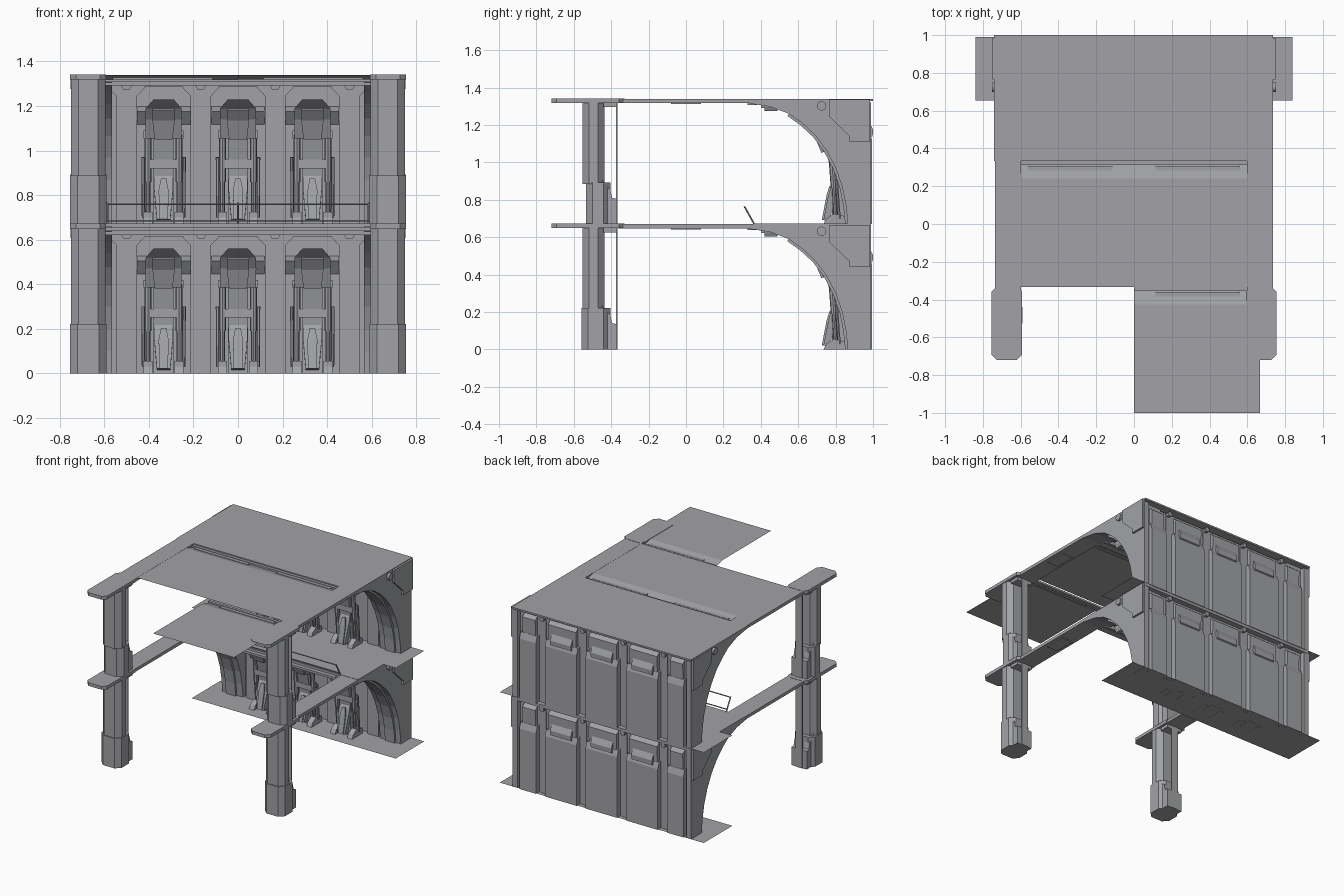
import bpy, bmesh, math
from mathutils import Vector

if "Cube" in bpy.data.objects:
    bpy.data.objects.remove(bpy.data.objects["Cube"])

H = 0.67                        # storey height
BAYS = (-0.334, 0, 0.334)
# curve of the end arches in (y, z), from ceiling edge to floor
ARCH = [(0.34, 0.645), (0.45, 0.628), (0.55, 0.59), (0.62, 0.54), (0.69, 0.475),
        (0.75, 0.395), (0.80, 0.30), (0.835, 0.20), (0.855, 0.10), (0.865, 0)]

metal = bpy.data.materials.new("dark_grey")
metal.diffuse_color = (0.36, 0.365, 0.385, 1)
metal.use_nodes = True
metal.node_tree.nodes["Principled BSDF"].inputs["Base Color"].default_value = metal.diffuse_color


def make(name, verts, faces):
    me = bpy.data.meshes.new(name)
    me.from_pydata(verts, [], faces)
    bm = bmesh.new()
    bm.from_mesh(me)
    bmesh.ops.recalc_face_normals(bm, faces=bm.faces)
    bm.to_mesh(me)
    bm.free()
    me.materials.append(metal)
    ob = bpy.data.objects.new(name, me)
    bpy.context.collection.objects.link(ob)
    return ob


def loft(name, rings):
    """Closed skin through rings with equal point counts."""
    n, m = len(rings[0]), len(rings)
    faces = [[k * n + i, k * n + (i + 1) % n, (k + 1) * n + (i + 1) % n, (k + 1) * n + i]
             for k in range(m - 1) for i in range(n)]
    faces += [list(range(n)), list(range((m - 1) * n, m * n))]
    return make(name, [v for r in rings for v in r], faces)


def prism_x(name, pts, x0, x1, z=0):
    return loft(name, [[(x, p[0], p[1] + z) for p in pts] for x in (x0, x1)])


def prism_y(name, pts, y0, y1, z=0):
    return loft(name, [[(p[0], y, p[1] + z) for p in pts] for y in (y0, y1)])


def box(name, x0, x1, y0, y1, z0, z1):
    return prism_x(name, [(y0, z0), (y1, z0), (y1, z1), (y0, z1)], x0, x1)


def plate(name, x0, x1, y0, y1, z, z2=None):
    z2 = z if z2 is None else z2
    return make(name, [(x0, y0, z), (x1, y0, z), (x1, y1, z2), (x0, y1, z2)], [[0, 1, 2, 3]])


def block(name, x0, x1, y0, y1, z0, z1, c):
    """Upright block with chamfered vertical corners."""
    pts = [(x0 + c, y0), (x1 - c, y0), (x1, y0 + c), (x1, y1 - c),
           (x1 - c, y1), (x0 + c, y1), (x0, y1 - c), (x0, y0 + c)]
    return loft(name, [[(x, y, z) for x, y in pts] for z in (z0, z1)])


def rod(name, a, b, r, n=8):
    a, b = Vector(a), Vector(b)
    q = (b - a).to_track_quat('Z', 'Y')
    ring = [q @ Vector((r * math.cos(2 * math.pi * i / n), r * math.sin(2 * math.pi * i / n), 0))
            for i in range(n)]
    return loft(name, [[tuple(e + v) for v in ring] for e in (a, b)])


def offset(pts, d):
    """Shift a (y, z) curve towards the room by d."""
    out = []
    for i, p in enumerate(pts):
        a, b = Vector(pts[max(i - 1, 0)]), Vector(pts[min(i + 1, len(pts) - 1)])
        t = (b - a).normalized()
        out.append((p[0] + t.y * d, max(0, p[1] - t.x * d)))
    return out


def strip(name, pts, widths, xc, d0, d1, z):
    """Band following a curve, with a half width at each point."""
    rings = []
    for a, b, w in zip(offset(pts, d0), offset(pts, d1), widths):
        rings.append([(xc - w, a[0], a[1] + z), (xc + w, a[0], a[1] + z),
                      (xc + w, b[0], b[1] + z), (xc - w, b[0], b[1] + z)])
    return loft(name, rings)


def both(s, a, b):
    return sorted((s * a, s * b))


def machine(x, z):
    # hood reaching out from the wall
    hood = [(0.605, 0.56), (0.66, 0.52), (0.70, 0.47), (0.735, 0.385)]
    loft("machine_hood", [[(x - w, y, z + h), (x + w, y, z + h), (x + w, 0.895, z + h - d), (x - w, 0.895, z + h - d)]
                          for (y, h), w, d in zip(hood, (0.045, 0.08, 0.082, 0.08), (0, 0, 0, -0.04))])
    strip("machine_hood_tip", hood[1:], (0.05, 0.05, 0.04), x, 0, 0.012, z)
    prism_x("bay_band", [(0.90, 0.44), (0.85, 0.505), (0.90, 0.53)], x - 0.12, x + 0.12, z)
    # leaning centre column and its lower cover
    prism_x("machine_column", [(0.74, 0.43), (0.80, 0.43), (0.885, 0), (0.78, 0), (0.785, 0.2),
                               (0.775, 0.28)], x - 0.045, x + 0.045, z)
    cover = [(0.80, 0.24), (0.78, 0.20), (0.765, 0.15), (0.74, 0.02)]
    strip("machine_cover", cover, (0.025, 0.042, 0.042, 0.03), x, -0.03, 0.005, z)
    strip("machine_cover_ridge", cover[1:], (0.012, 0.022, 0.02), x, 0, 0.014, z)
    box("machine_collar", x - 0.06, x + 0.06, 0.77, 0.84, z + 0.25, z + 0.29)
    for s in (-1, 1):
        # side pistons with feet
        px = x + s * 0.07
        rod("piston_sleeve", (px, 0.775, z + 0.40), (px, 0.79, z + 0.19), 0.016)
        rod("piston_rod", (px, 0.79, z + 0.20), (px, 0.80, z + 0.03), 0.011)
        rod("thin_piston", (x + s * 0.092, 0.80, z + 0.30), (x + s * 0.09, 0.82, z + 0.03), 0.008, 6)
        prism_x("piston_foot", [(0.735, 0), (0.75, 0.03), (0.79, 0.055), (0.86, 0.04), (0.86, 0)],
                px - 0.02, px + 0.02, z)
        box("piston_bracket", *both(1, x + s * 0.04, x + s * 0.09), 0.765, 0.83, z + 0.385, z + 0.42)


def back_panel(x, w, z):
    prism_x("back_lower_panel", [(0.95, 0), (0.995, 0), (0.995, 0.45), (0.98, 0.495), (0.95, 0.495)],
            x - w, x + w, z)
    prism_x("back_upper_panel", [(0.95, 0.49), (0.978, 0.49), (0.982, 0.61), (0.95, 0.635)],
            x - w + 0.015, x + w - 0.015, z)
    if w > 0.1:
        prism_x("back_vent", [(0.97, 0.455), (0.998, 0.47), (1.0, 0.505), (0.975, 0.555)],
                x - 0.085, x + 0.085, z)


for level in range(2):
    z = level * H
    # floor strip and inner wall with framed bays
    plate("floor_strip", -0.84, 0.84, 0.655, 0.99, z + (0.001 if level == 0 else 0.004))
    box("inner_wall", -0.6, 0.6, 0.895, 0.935, z, z + 0.65)
    for x in (-0.5, -0.167, 0.167, 0.5):
        prism_y("wall_rib", [(x - 0.046, 0), (x + 0.046, 0), (x + 0.046, 0.575), (x + 0.08, 0.61),
                             (x + 0.08, 0.65), (x - 0.08, 0.65), (x - 0.08, 0.61), (x - 0.046, 0.575)],
                0.872, 0.90, z)
        loft("ceiling_bracket", [[(x - w, 0.42, z + h), (x + w, 0.42, z + h), (x + w, 0.49, z + h),
                                  (x - w, 0.49, z + h)] for w, h in ((0.015, 0.605), (0.025, 0.625), (0.025, 0.65))])
        box("back_rib", x - 0.02, x + 0.02, 0.94, 0.96, z, z + 0.62)
        rod("back_knob", (x, 0.94, z + 0.635), (x, 0.985, z + 0.635), 0.018)
    box("wall_head", -0.6, 0.6, 0.872, 0.90, z + 0.615, z + 0.65)
    box("soffit_beam", -0.6, 0.6, 0.33, 0.38, z + 0.638, z + 0.655)
    box("soffit_lip", -0.6, 0.6, 0.40, 0.42, z + 0.622, z + 0.65)
    # back face
    box("back_wall", -0.735, 0.735, 0.93, 0.955, z, z + 0.645)
    for x in BAYS:
        back_panel(x, 0.13, z)
        machine(x, z)
    for s in (-1, 1):
        back_panel(s * 0.607, 0.068, z)
        box("back_corner", *both(s, 0.695, 0.735), 0.95, 0.988, z, z + 0.65)
        # end arch with raised side plate and round boss
        prism_x("end_arch", ARCH + [(0.955, 0), (0.955, 0.66), (0.34, 0.66)], *both(s, 0.565, 0.735), z)
        strip("end_arch_trim", ARCH[2:], (0.04,) * 8, s * 0.655, -0.005, 0.014, z)
        prism_x("end_side_plate", [(0.765, 0.665), (0.765, 0.575), (0.78, 0.56), (0.875, 0.47),
                                   (0.875, 0.44), (0.985, 0.44), (0.985, 0.665)], *both(s, 0.73, 0.75), z)
        rod("side_boss", (s * 0.73, 0.725, z + 0.632), (s * 0.752, 0.725, z + 0.632), 0.025, 16)
        # side arm and widened end
        box("side_arm", *both(s, 0.597, 0.735), -0.36, 0.36, z + 0.647, z + H)
        block("arm_end", *both(s, 0.592, 0.755), -0.72, -0.33, z + 0.648, z + H + 0.002, 0.028)
        box("arm_light", *both(s, 0.62, 0.71), -0.08, 0.08, z + 0.641, z + 0.65)
        # column
        front = -0.56 if level == 0 else -0.535
        block("column_base", *both(s, 0.59, 0.755), front, -0.405, z, z + 0.222, 0.035)
        block("column_shaft", *both(s, 0.594, 0.75), -0.553, -0.435, z + 0.215, z + 0.65, 0.035)
        prism_x("column_rear_fin", [(-0.45, 0.24), (-0.435, 0.21), (-0.405, 0.185), (-0.395, 0.14),
                                    (-0.37, 0.135), (-0.37, 0), (-0.45, 0)], *both(s, 0.61, 0.735), z)
        box("column_rear_post", *both(s, 0.645, 0.70), -0.373, -0.366, z, z + 0.65)
        box("column_head", *both(s, 0.61, 0.735), -0.44, -0.37, z + 0.625, z + 0.65)

# balcony floor and leaning rail
box("balcony_floor", -0.735, 0.735, 0.36, 0.99, H - 0.02, H + 0.002)
for zz, yy in ((0.76, 0.315), (0.685, 0.355)):
    rod("balcony_rail", (-0.59, yy, zz), (0.59, yy, zz), 0.004, 6)
for x in (-0.587, 0, 0.587):
    rod("rail_post", (x, 0.365, H), (x, 0.312, 0.765), 0.005, 6)

# roof over the bays and ceiling tiles with sloped light coves
R = 2 * H
box("roof_back", -0.74, 0.735, 0.333, 1.0, R - 0.012, R)


def tile(x0, x1, c0, c1, y):
    plate("ceiling_tile", x0, x1, y, y + 0.575, R - 0.001)
    for a, b in ((x0, c0), (c1, x1)):
        if b - a > 0.001:
            plate("ceiling_tile_side", a, b, y + 0.575, y + 0.667, R - 0.001)
    plate("light_cove", c0, c1, y + 0.575, y + 0.645, R - 0.001, R - 0.02)
    box("light_cove_bar", c0, c1, y + 0.645, y + 0.667, R - 0.022, R - 0.008)
    for s in ((1, -1) if x0 < -0.1 else (1,)):
        box("cove_lamp", *both(s, 0.115, 0.56), y + 0.615, y + 0.64, R - 0.02, R - 0.009)


tile(-0.667, 0.667, -0.62, 0.60, -0.333)
tile(0, 0.667, 0, 0.60, -1.0)
